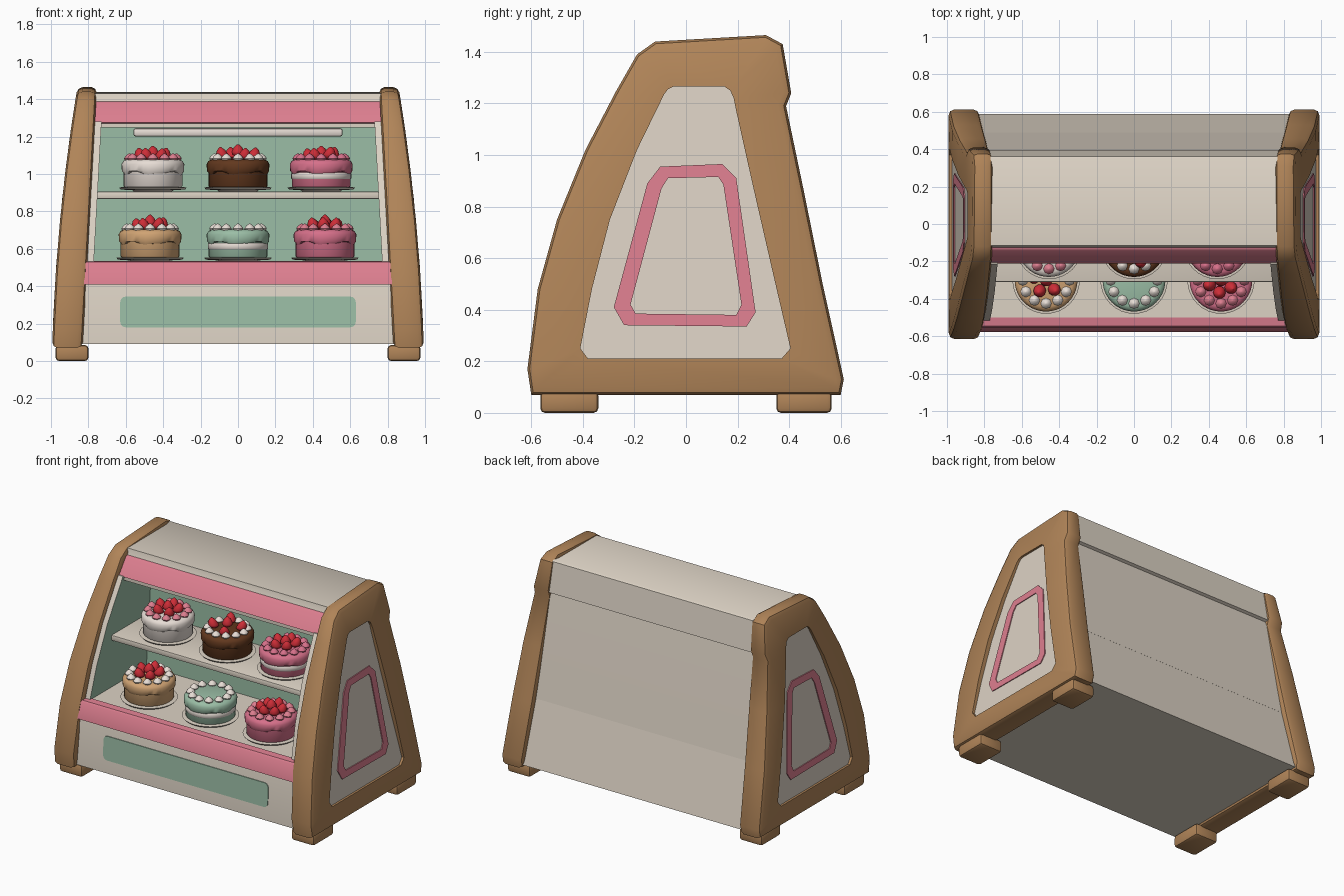
import bpy, bmesh, math, random
from mathutils import Vector

if "Cube" in bpy.data.objects:
    bpy.data.objects.remove(bpy.data.objects["Cube"])

random.seed(4)


def mat(name, r, g, b):
    m = bpy.data.materials.new(name)
    lin = [((c / 255 + 0.055) / 1.055) ** 2.4 for c in (r, g, b)]
    m.diffuse_color = (*lin, 1)
    m.use_nodes = True
    m.node_tree.nodes["Principled BSDF"].inputs["Base Color"].default_value = m.diffuse_color
    return m


CREAM = mat("cream", 220, 210, 196)
WOOD = mat("wood", 176, 132, 88)
PINK = mat("pink", 220, 126, 143)
MINT = mat("mint", 155, 190, 166)
WHITE = mat("icing white", 232, 222, 214)
BROWN = mat("chocolate", 98, 56, 30)
TAN = mat("sponge tan", 208, 163, 115)
RED = mat("berry red", 205, 45, 55)
ROSE = mat("rose icing", 214, 112, 138)


def finish(name, bm, *mats, angle=35):
    bmesh.ops.recalc_face_normals(bm, faces=bm.faces[:])
    me = bpy.data.meshes.new(name)
    bm.to_mesh(me)
    bm.free()
    for m in mats:
        me.materials.append(m)
    me.polygons.foreach_set("use_smooth", [True] * len(me.polygons))
    me.set_sharp_from_angle(angle=math.radians(angle))
    ob = bpy.data.objects.new(name, me)
    bpy.context.collection.objects.link(ob)
    return ob


def at(x, z):
    return x(z) if callable(x) else x


def prism(name, pts, x0, x1, *mats, bevel=0, rule=None):
    """Side profile (y, z) spanned between two x positions that may lean with z."""
    bm = bmesh.new()
    a, b = [[bm.verts.new((at(x, z), y, z)) for y, z in pts] for x in (x0, x1)]
    bm.faces.new(a)
    bm.faces.new(b[::-1])
    n = len(pts)
    for i in range(n):
        j = (i + 1) % n
        bm.faces.new((a[i], b[i], b[j], a[j]))
    bmesh.ops.recalc_face_normals(bm, faces=bm.faces[:])
    if rule:
        for f in bm.faces:
            f.material_index = int(rule(f.normal))
    if bevel:
        bmesh.ops.bevel(bm, geom=bm.edges[:], offset=bevel, segments=2, profile=0.5, affect='EDGES')
    return finish(name, bm, *mats)


def ring(name, outer, inner, x0, x1, m, bevel=0):
    """Profile with a hole; both loops have matching points."""
    bm = bmesh.new()
    loops = [[bm.verts.new((at(x, z), y, z)) for y, z in p]
             for p, x in ((outer, x0), (outer, x1), (inner, x1), (inner, x0))]
    n = len(outer)
    for k in range(4):
        a, b = loops[k], loops[(k + 1) % 4]
        for i in range(n):
            j = (i + 1) % n
            bm.faces.new((a[i], a[j], b[j], b[i]))
    bmesh.ops.recalc_face_normals(bm, faces=bm.faces[:])
    if bevel:
        rim = [bm.edges.get((l[i], l[(i + 1) % n])) for l in loops[:2] for i in range(n)]
        bmesh.ops.bevel(bm, geom=rim, offset=bevel, segments=2, profile=0.5,
                        affect='EDGES', clamp_overlap=False)
    return finish(name, bm, m)


def box(name, x0, x1, y0, y1, z0, z1, m, bevel=0):
    return prism(name, [(y0, z0), (y1, z0), (y1, z1), (y0, z1)], x0, x1, m, bevel=bevel)


def lathe(name, prof, loc, m, seg=32, wave=0, tilt=(0, 0)):
    """Turned shape from (r, z); wave ripples the lowest ring."""
    bm = bmesh.new()
    rows = []
    for k, (r, z) in enumerate(prof):
        row = []
        for i in range(seg):
            a = math.tau * i / seg
            dz = wave * (math.sin(5 * a) + 0.6 * math.sin(8 * a + 1)) if k == 0 else 0
            row.append(bm.verts.new((loc[0] + r * math.cos(a) + tilt[0] * z,
                                     loc[1] + r * math.sin(a) + tilt[1] * z, loc[2] + z + dz)))
        rows.append(row)
    for a, b in zip(rows, rows[1:]):
        for i in range(seg):
            j = (i + 1) % seg
            bm.faces.new((a[i], a[j], b[j], b[i]))
    bm.faces.new(rows[0][::-1])
    bm.faces.new(rows[-1])
    return finish(name, bm, m, angle=50)


# Leaning side planes
def x_out(z): return 0.995 - 0.02 * z - 0.05 * z * z
def x_in(z): return 0.835 - 0.055 * z
def x_body(z): return x_in(z) + 0.012
def x_panel(z): return 0.993 - 0.0935 * z
def x_wall(z): return 0.80 - 0.055 * z


def neg(f): return lambda z: -f(z)


OUTER = [(-.60, .07), (-.615, .17), (-.575, .48), (-.50, .75), (-.39, 1.02), (-.27, 1.25),
         (-.19, 1.39), (-.12, 1.44), (.31, 1.465), (.375, 1.43), (.408, 1.24), (.388, 1.19),
         (.455, .87), (.53, .50), (.612, .13), (.60, .07)]
HOLE = [(-.38, .21), (-.41, .25), (-.365, .48), (-.295, .75), (-.19, 1.02), (-.085, 1.235),
        (-.07, 1.255), (-.05, 1.265), (.15, 1.265), (.172, 1.25), (.185, 1.22), (.195, 1.17),
        (.262, .87), (.34, .53), (.405, .25), (.37, .21)]
TRIM_OUT = [(-.24, .34), (-.28, .41), (-.15, .89), (-.10, .955), (.14, .965), (.195, .91), (.27, .39), (.235, .335)]
TRIM_IN = [(-.195, .385), (-.215, .42), (-.095, .87), (-.07, .91), (.125, .915), (.145, .885), (.215, .42), (.195, .38)]
WALL = [(-.525, .50), (-.46, .75), (-.365, 1.0), (-.275, 1.17), (-.215, 1.28), (.15, 1.28), (.15, .50)]

# Side frames, panels, trims, inner walls and feet
for s, side in ((-1, "left"), (1, "right")):
    def sx(f, d=0): return lambda z: s * (f(z) + d)
    ring(side + "_frame", OUTER, HOLE, sx(x_in), sx(x_out), WOOD, bevel=0.03)
    prism(side + "_panel", HOLE, sx(x_panel, -0.06), sx(x_panel), CREAM)
    ring(side + "_panel_trim", TRIM_OUT, TRIM_IN, sx(x_panel, -0.002), sx(x_panel, 0.006), PINK)
    prism(side + "_inner_wall", WALL, sx(x_wall), sx(x_body), CREAM, MINT,
          rule=lambda n: n.x * s < -0.8)
    for y0, y1, end in ((-.565, -.34, "front"), (.35, .565, "back")):
        xs = sorted((s * 0.80, s * 0.975))
        box(f"{side}_{end}_foot", *xs, y0, y1, 0, 0.085, WOOD, bevel=0.018)

# Cabinet body
L = neg(x_body)
prism("lower_cabinet", [(-.575, .09), (-.562, .42), (-.53, .53), (.45, .53), (.485, .53), (.588, .09)], L, x_body, CREAM)
prism("lower_pink_band", [(-.578, .41), (-.555, .52), (-.545, .53), (-.50, .535), (-.50, .41)], L, x_body, PINK)
prism("back_wall", [(.10, .52), (.10, 1.29), (.36, 1.29), (.372, 1.22), (.488, .52)], L, x_body, CREAM, MINT,
      rule=lambda n: n.y < -0.9)
prism("canopy", [(-.195, 1.265), (-.125, 1.385), (-.115, 1.43), (.35, 1.438), (.362, 1.43), (.392, 1.225),
                 (.368, 1.215), (.35, 1.265)], L, x_body, CREAM)
prism("upper_pink_band", [(-.21, 1.275), (-.20, 1.27), (-.10, 1.27), (-.10, 1.388), (-.13, 1.388), (-.142, 1.38)], L, x_body, PINK)
box("upper_rail", L, x_body, -.20, -.16, 1.248, 1.28, CREAM)
box("shelf", -.755, .755, -.31, .11, .867, .905, CREAM, bevel=0.006)
box("lamp_bar", -.56, .56, -.085, -.035, 1.20, 1.245, WHITE, bevel=0.014)

# Painted mint plate on the lower front
bm = bmesh.new()
corners = []
for cx, cz, a0 in ((.60, .315, 0), (-.60, .315, 90), (-.60, .21, 180), (.60, .21, 270)):
    for k in range(4):
        a = math.radians(a0 + 30 * k)
        x, z = cx + .03 * math.cos(a), cz + .03 * math.sin(a)
        corners.append(bm.verts.new((x, -.575 + (z - .09) * .0394 - .005, z)))
face = bm.faces.new(corners)
ext = bmesh.ops.extrude_face_region(bm, geom=[face])
bmesh.ops.translate(bm, vec=Vector((0, .008, 0)), verts=[v for v in ext["geom"] if isinstance(v, bmesh.types.BMVert)])
finish("front_mint_plate", bm, MINT)


# Cakes
def cake(name, x, y, z, base, icing, dollop, berries, band=None, spread=0.06):
    lathe(name + "_plate", [(.10, 0), (.11, .008), (.172, .012), (.18, .022), (.17, .024)], (x, y, z), CREAM)
    z += .022
    lathe(name + "_sponge", [(.150, 0), (.157, .008), (.157, .13)], (x, y, z), base)
    if band:
        lathe(name + "_band", [(.157, .045), (.161, .05), (.161, .075), (.157, .08)], (x, y, z), band)
    lathe(name + "_icing", [(.158, .078), (.166, .088), (.168, .125), (.158, .143), (.14, .15)],
          (x, y, z), icing, seg=40, wave=.008)
    for i in range(12):
        a = math.tau * i / 12
        lathe(f"{name}_dollop_{i}", [(.024, 0), (.029, .010), (.020, .024), (.004, .036)],
              (x + .125 * math.cos(a), y + .125 * math.sin(a), z + .146), dollop, seg=8)
    for i in range(berries):
        a = math.tau * i / max(berries - 1, 1) + .4
        r = spread if i else 0
        h = random.uniform(.9, 1.1) * (1.0 if i else 1.25)
        lathe(f"{name}_berry_{i}", [(.012, 0), (.032, .014), (.034, .028), (.022, .052), (.004, .068)],
              (x + r * math.cos(a), y + r * math.sin(a), z + .146 + (h - 1) * .05), RED, seg=10,
              tilt=(.25 * math.cos(a) * bool(i), .25 * math.sin(a) * bool(i)))


UP, LOW = (-.115, .905), (-.30, .53)
cake("vanilla_cake", -.455, *UP, WHITE, WHITE, PINK, 6)
cake("chocolate_cake", 0, *UP, BROWN, BROWN, WHITE, 5, spread=.085)
cake("pink_cake", .445, *UP, ROSE, ROSE, ROSE, 6, band=WHITE)
cake("sponge_cake", -.47, *LOW, TAN, TAN, WHITE, 6)
cake("mint_cake", 0, *LOW, MINT, MINT, WHITE, 0, band=WHITE)
cake("rose_cake", .465, *LOW, ROSE, ROSE, PINK, 7)
